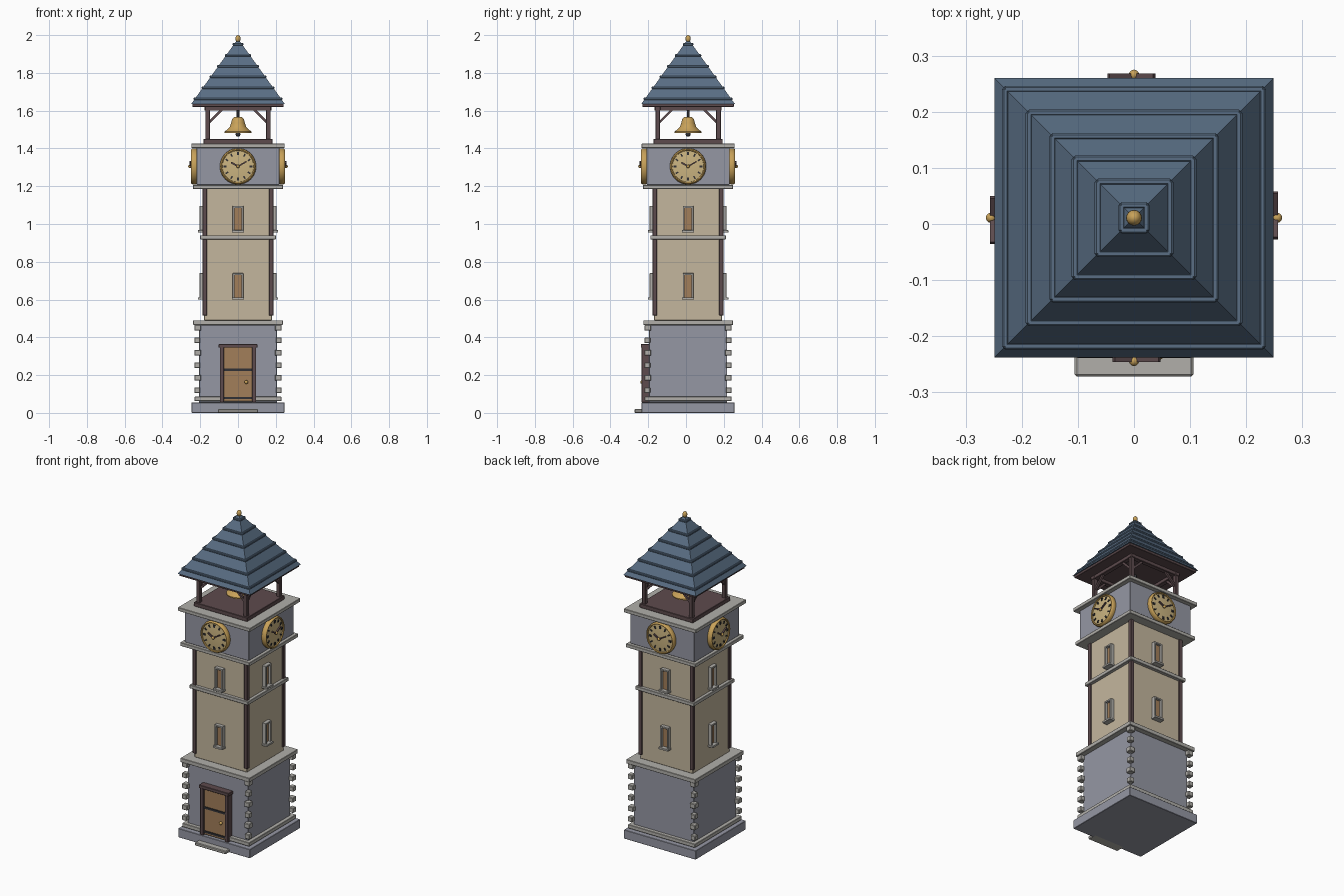
import bpy, bmesh
from math import pi, sin, cos, radians
from mathutils import Matrix, Vector

if "Cube" in bpy.data.objects:
    bpy.data.objects.remove(bpy.data.objects["Cube"])

CENTRE = Matrix.Translation((0, 0.011, 0))  # tower axis


def material(name, rgb):
    m = bpy.data.materials.new(name)
    m.diffuse_color = (*rgb, 1)
    m.use_nodes = True
    m.node_tree.nodes["Principled BSDF"].inputs["Base Color"].default_value = m.diffuse_color
    return m


STONE = material("stone", (0.30, 0.31, 0.37))
TRIM = material("trim", (0.44, 0.43, 0.40))
PLASTER = material("plaster", (0.55, 0.47, 0.34))
DARK = material("dark_wood", (0.11, 0.07, 0.075))
WOOD = material("wood", (0.36, 0.21, 0.10))
ROOF = material("roof", (0.10, 0.155, 0.23))
GOLD = material("gold", (0.58, 0.36, 0.10))
FACE = material("clock_face", (0.60, 0.46, 0.22))
IRON = material("iron", (0.03, 0.03, 0.035))


def side(k):
    return Matrix.Rotation(k * pi / 2, 4, 'Z')


def finish(name, bm, mat, m, bevel=0, smooth=False):
    bmesh.ops.recalc_face_normals(bm, faces=bm.faces)
    me = bpy.data.meshes.new(name)
    bm.to_mesh(me)
    bm.free()
    me.materials.append(mat)
    ob = bpy.data.objects.new(name, me)
    bpy.context.collection.objects.link(ob)
    ob.matrix_world = CENTRE @ m
    if bevel:
        b = ob.modifiers.new("bevel", 'BEVEL')
        b.width, b.segments = bevel, 1
    if smooth:
        bpy.ops.object.select_all(action='DESELECT')
        ob.select_set(True)
        bpy.context.view_layer.objects.active = ob
        bpy.ops.object.shade_smooth_by_angle(angle=radians(40))
    return ob


def box(name, lo, hi, mat, m=Matrix(), bevel=0.002):
    lo, hi = Vector(lo), Vector(hi)
    bm = bmesh.new()
    bmesh.ops.create_cube(bm, size=1, matrix=Matrix.Translation((lo + hi) / 2)
                          @ Matrix.Diagonal((*(hi - lo), 1)))
    return finish(name, bm, mat, m, bevel)


def slab(name, h, z0, z1, mat, bevel=0.002):
    return box(name, (-h, -h, z0), (h, h, z1), mat, bevel=bevel)


def lathe(name, profile, mat, m=Matrix(), n=32):
    bm = bmesh.new()
    vs = [bm.verts.new((r, 0, z)) for r, z in profile]
    es = [bm.edges.new(p) for p in zip(vs, vs[1:])]
    bmesh.ops.spin(bm, geom=vs + es, axis=(0, 0, 1), cent=(0, 0, 0), angle=2 * pi, steps=n)
    bmesh.ops.remove_doubles(bm, verts=bm.verts, dist=1e-5)
    return finish(name, bm, mat, m, smooth=True)


def ball(name, c, r, mat, m=Matrix(), scale=(1, 1, 1)):
    bm = bmesh.new()
    bmesh.ops.create_uvsphere(bm, u_segments=16, v_segments=10, radius=r,
                              matrix=Matrix.Translation(c) @ Matrix.Diagonal((*scale, 1)))
    return finish(name, bm, mat, m, smooth=True)


# Stacked masses and mouldings
slab("plinth", 0.246, 0, 0.055, STONE)
slab("lower_body", 0.207, 0.055, 0.465, STONE)
slab("base_moulding", 0.23, 0.063, 0.086, TRIM)
slab("lower_cornice", 0.237, 0.465, 0.49, TRIM)
slab("shaft", 0.18, 0.49, 1.19, PLASTER)
slab("shaft_band", 0.2, 0.918, 0.94, TRIM)
slab("clock_ledge", 0.238, 1.185, 1.207, TRIM)
slab("clock_stage", 0.22, 1.207, 1.405, STONE)
slab("clock_cornice", 0.247, 1.403, 1.425, TRIM)
slab("belfry_floor", 0.183, 1.425, 1.45, DARK)
slab("eave_board", 0.242, 1.62, 1.638, DARK)

# Front step and door
box("front_step", (-0.106, -0.283, 0), (0.106, -0.22, 0.02), TRIM, bevel=0.004)
box("door", (-0.077, -0.235, 0.06), (0.077, -0.2, 0.35), WOOD)
for s in (-1, 1):
    x = sorted((s * 0.074, s * 0.096))
    box("door_jamb", (x[0], -0.246, 0.056), (x[1], -0.2, 0.35), DARK)
box("door_lintel", (-0.102, -0.25, 0.345), (0.102, -0.2, 0.365), DARK)
for z in (0.079, 0.228):
    box("door_strap", (-0.074, -0.241, z - 0.006), (0.074, -0.23, z + 0.006), IRON, bevel=0)
ball("door_knob", (0.044, -0.243, 0.163), 0.01, GOLD)


def window(m, z):
    def b(n, x0, x1, y, z0, z1, mat):
        box(n, (x0, -y, z + z0), (x1, -0.175, z + z1), mat, m, 0.001)
    b("window_panel", -0.02, 0.02, 0.188, -0.062, 0.06, WOOD)
    for s in (-1, 1):
        a, c = sorted((s * 0.018, s * 0.028))
        b("window_jamb", a, c, 0.203, -0.062, 0.068, TRIM)
    b("window_head", -0.028, 0.028, 0.203, 0.058, 0.068, TRIM)
    b("window_sill", -0.032, 0.032, 0.213, -0.072, -0.06, TRIM)


def clock(m):
    # dial frame: local z points outwards, local y is up
    d = m @ Matrix.Translation((0, -0.22, 1.305)) @ Matrix.Rotation(pi / 2, 4, 'X')
    lathe("clock_face", [(0.084, 0), (0.084, 0.021), (0.045, 0.025), (0, 0.026)], FACE, d, 40)
    lathe("clock_rim", [(0.094, 0), (0.096, 0.012), (0.094, 0.024), (0.089, 0.029),
                        (0.084, 0.027), (0.082, 0.018)], GOLD, d, 40)
    for i in range(12):
        r = 0.006 if i % 3 == 0 else 0.004
        box("hour_mark", (-r, 0.06, 0.018), (r, 0.076, 0.027), IRON,
            d @ Matrix.Rotation(i * pi / 6, 4, 'Z'), 0)
    for name, ang, length, w in (("hour_hand", 60, 0.042, 0.0045), ("minute_hand", -60, 0.052, 0.0035)):
        box(name, (-w, -0.008, 0.029), (w, length, 0.037), DARK,
            d @ Matrix.Rotation(radians(ang), 4, 'Z'), 0)
    ball("clock_hub", (0, 0, 0.035), 0.009, GOLD, d)


def bar(name, a, b, w, mat, m):
    a, b = Vector(a), Vector(b)
    q = (b - a).to_track_quat('Z', 'Y').to_matrix().to_4x4()
    h = w / 2
    box(name, (-h, -h, 0), (h, h, (b - a).length), mat, m @ Matrix.Translation(a) @ q, 0)


# Everything repeated on the four sides
for k in range(4):
    m = side(k)
    for z in (0.672, 1.027):
        window(m, z)
    clock(m)
    for i in range(6):  # corner blocks
        z = 0.105 + i * 0.066
        w = 0.195 if i % 2 else 0.2
        box("corner_block", (w, -0.231, z), (0.231, -w, z + 0.03), TRIM, m, 0.003)
    box("corner_timber", (0.165, -0.188, 0.515), (0.188, -0.165, 1.187), DARK, m)
    box("belfry_post", (0.149, -0.173, 1.445), (0.173, -0.149, 1.61), DARK, m)
    box("belfry_beam", (-0.177, -0.175, 1.6), (0.177, -0.147, 1.622), DARK, m)
    for s in (-1, 1):
        bar("belfry_brace", (s * 0.16, -0.161, 1.53), (s * 0.085, -0.161, 1.605), 0.013, DARK, m)

# Pyramid roof with raised courses
bm = bmesh.new()
bmesh.ops.create_cone(bm, cap_ends=True, segments=4, radius1=0.249 * 2 ** .5, radius2=0.01 * 2 ** .5,
                      depth=0.333, matrix=Matrix.Translation((0, 0, 1.8005)) @ Matrix.Rotation(pi / 4, 4, 'Z'))
finish("roof", bm, ROOF, Matrix())
for h in (0.229, 0.187, 0.145, 0.105, 0.064, 0.022):
    z = 1.634 + (0.249 - h) * 0.333 / 0.239
    for k in range(4):
        box("roof_course", (-h - 0.003, -h - 0.006, z - 0.006), (h + 0.003, -h + 0.006, z + 0.007),
            ROOF, side(k), 0.003)
ball("finial", (0, 0, 1.981), 0.014, GOLD, scale=(1, 1, 1.35))

# Bell with hanger and clapper
lathe("bell", [(0, 1.567), (0.02, 1.566), (0.031, 1.556), (0.036, 1.535), (0.043, 1.515),
               (0.058, 1.499), (0.072, 1.489), (0.072, 1.482), (0.062, 1.482),
               (0.042, 1.502), (0.028, 1.545), (0, 1.556)], GOLD)
lathe("bell_hanger", [(0, 1.56), (0.007, 1.56), (0.007, 1.625), (0, 1.625)], IRON, n=12)
lathe("clapper_rod", [(0, 1.48), (0.004, 1.48), (0.004, 1.556), (0, 1.556)], IRON, n=8)
ball("clapper", (0, 0, 1.475), 0.013, IRON)
